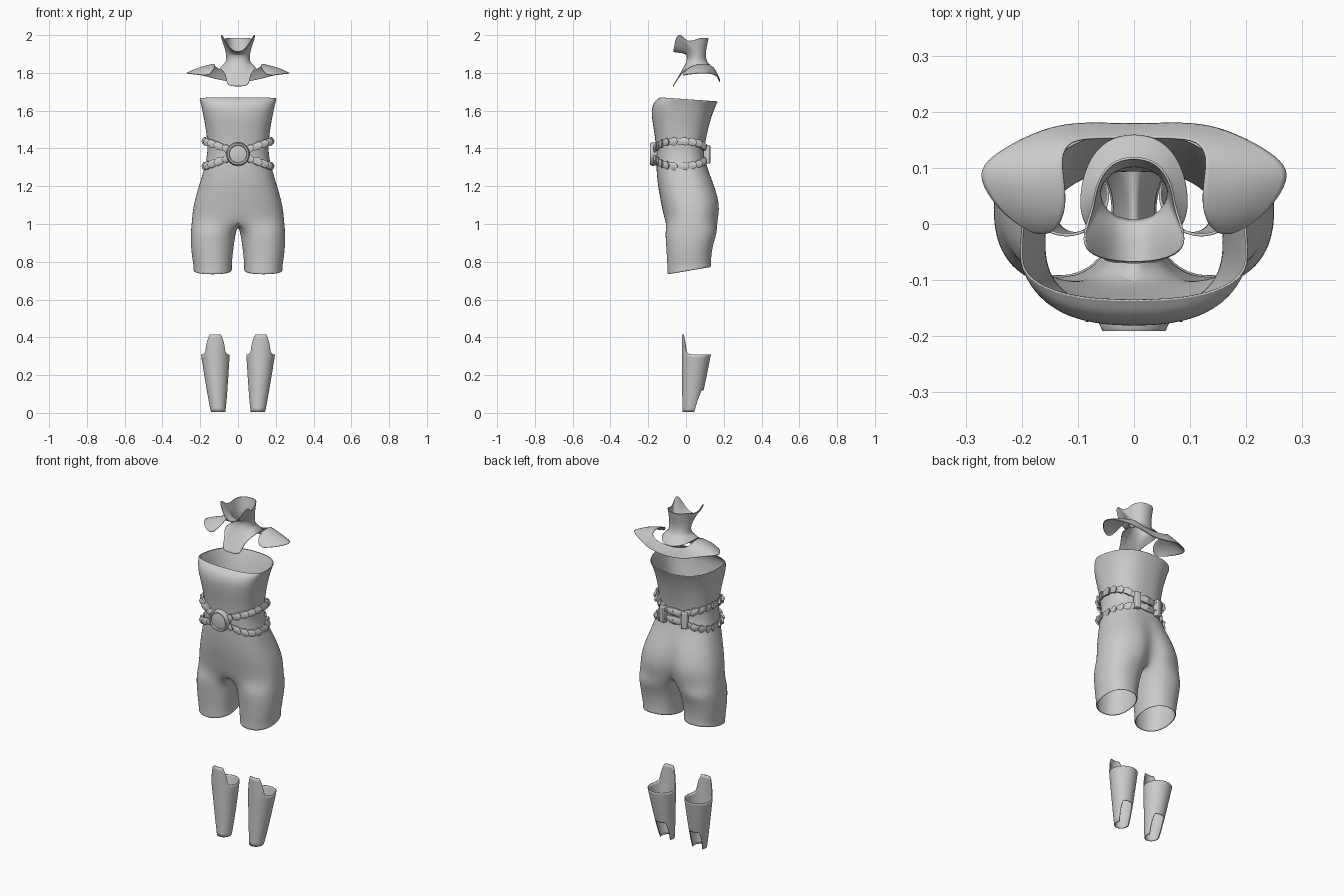
import bpy, bmesh
from math import sin, cos, pi, radians, exp
from mathutils import Vector

if "Cube" in bpy.data.objects:
    bpy.data.objects.remove(bpy.data.objects["Cube"])


def spow(v, p):
    return (1 if v >= 0 else -1) * abs(v) ** p


def add_mods(ob, mirror, thick, sub, angle=40):
    if mirror:
        m = ob.modifiers.new("Mirror", 'MIRROR')
        m.use_clip = True
        m.merge_threshold = 0.0005
    if sub:
        s = ob.modifiers.new("Subsurf", 'SUBSURF')
        s.levels = s.render_levels = sub
    if thick:
        s = ob.modifiers.new("Solidify", 'SOLIDIFY')
        s.thickness = thick
        s.offset = -1
    bpy.ops.object.select_all(action='DESELECT')
    ob.select_set(True)
    bpy.context.view_layer.objects.active = ob
    bpy.ops.object.shade_smooth_by_angle(angle=radians(angle))


def loft(name, groups, mirror=False, thick=0, sub=0, recalc=False, angle=40):
    """groups: list of (rings bottom to top, closed ring?)"""
    bm = bmesh.new()
    for rings, closed in groups:
        vs = [[bm.verts.new(p) for p in r] for r in rings]
        for a, b in zip(vs, vs[1:]):
            n = len(a)
            for j in range(n if closed else n - 1):
                k = (j + 1) % n
                bm.faces.new((a[j], a[k], b[k], b[j]))
    bmesh.ops.remove_doubles(bm, verts=bm.verts, dist=0.00005)
    if recalc:
        bmesh.ops.recalc_face_normals(bm, faces=bm.faces)
    me = bpy.data.meshes.new(name)
    bm.to_mesh(me)
    bm.free()
    ob = bpy.data.objects.new(name, me)
    bpy.context.collection.objects.link(ob)
    add_mods(ob, mirror, thick, sub, angle)
    return ob


# Bodysuit: half torso rings, then a leg closed along the crotch line
N = 16


def torso_ring(z, w, yf, yb, ym, cleft=0, tilt=0):
    pts = []
    for i in range(N + 1):
        t = -pi / 2 + pi * i / N
        c, s = max(cos(t), 0), sin(t)
        x = w * c ** 0.82 if 0 < i < N else 0
        y = ym + (yb - ym if s > 0 else ym - yf) * spow(s, 0.82)
        if s > 0:
            y -= cleft * exp(-(x / 0.045) ** 2)
        pts.append((x, y, z - tilt * y))
    return pts


torso = [torso_ring(*k) for k in (
    (1.015, .245, -.113, .176, .03, .05), (1.10, .238, -.13, .19, .03, .035),
    (1.20, .208, -.15, .158, .01, .012), (1.30, .177, -.158, .112, -.02),
    (1.38, .160, -.157, .092, -.03), (1.46, .165, -.164, .108, -.04),
    (1.54, .177, -.178, .126, -.05), (1.60, .190, -.185, .146, -.06, 0, .03),
    (1.64, .199, -.168, .160, -.06, 0, .06), (1.657, .205, -.142, .168, -.055, 0, .07),
    (1.661, .203, -.137, .167, -.055, 0, .07))]


def leg_ring(z, xi, xo, yf, yb, tilt):
    angs = [-135 + 270 * i / N for i in range(N + 1)] + [135 + 90 * i / 8 for i in range(1, 8)]
    out = []
    for a in angs:
        c, s = cos(radians(a)), sin(radians(a))
        x = (xi + xo) / 2 + (xo - xi) / 2 * spow(c, .9)
        y = (yf + yb) / 2 + (yb - yf) / 2 * spow(s, .9)
        out.append((x, y, z + tilt * y))
    return out


front, back = Vector(torso[0][0]), Vector(torso[0][-1])
crotch = []
for i in range(1, 8):
    p = back.lerp(front, i / 8)
    p.z -= 0.03 * sin(pi * i / 8)
    crotch.append(tuple(p))
legs = [leg_ring(*k) for k in (
    (.750, .036, .234, -.096, .131, .17), (.756, .031, .238, -.100, .135, .17),
    (.775, .033, .236, -.099, .133, .15), (.83, .029, .245, -.102, .136, .10),
    (.90, .02, .252, -.107, .148, .04), (.96, .01, .251, -.112, .168, 0))]
legs.append(torso[0] + crotch)
loft("bodysuit", [(torso, False), (legs, True)], mirror=True, thick=.004, sub=2)


# Crossing waist belts made of overlapping plates
def belt(name, sign):
    rings, plates = [], 11
    for p in range(plates):
        for f in (0, .35, .7, 1):
            off, hh = .009 + .014 * f, .014 + .008 * f
            ring = []
            for v, o in ((-1, 0), (-1, .5), (-.5, .9), (0, 1), (.5, .9), (1, .5), (1, 0)):
                t = -pi / 2 + pi * (p + f) / plates + .09 * (1 - v * v)
                t = min(max(t, -pi / 2), pi / 2)
                if p == 0 and f == 0:
                    t = -pi / 2
                if p == plates - 1 and f == 1:
                    t = pi / 2
                c, s = max(cos(t), 0), sin(t)
                r = off * o
                x = (.170 + r) * c ** .8 if c > 1e-6 else 0
                y = -.03 + ((.132 if s > 0 else .130) + r) * spow(s, .8)
                dz = .066 * c ** .7
                if s > 0:
                    dz = max(dz, .024)
                ring.append((x, y, 1.372 + sign * dz + v * hh))
            rings.append(ring)
    loft(name, [(rings, True)], mirror=True, recalc=True, angle=35)


belt("upper_belt", 1)
belt("lower_belt", -1)

# Round front buckle
loft("belt_buckle", [([[(r * sin(2 * pi * i / 48), y, 1.37 + r * cos(2 * pi * i / 48))
                        for i in range(48)] for r, y in
                       ((0, -.15), (.060, -.15), (.062, -.178), (.056, -.191), (.048, -.191),
                        (.045, -.184), (.025, -.188), (0, -.189))], True)], recalc=True)

# Rear belt keepers
for sx in (-1, 1):
    bpy.ops.mesh.primitive_cube_add(size=1, location=(sx * .07, .111, 1.368), rotation=(0, 0, -sx * .2))
    ob = bpy.context.object
    ob.name = "belt_keeper"
    ob.scale = (.034, .032, .096)
    bpy.ops.object.transform_apply(location=False, rotation=False, scale=True)
    b = ob.modifiers.new("Bevel", 'BEVEL')
    b.width, b.segments = .005, 2
    add_mods(ob, False, 0, 0)

# Neck guard with chest bib below and chin cup above
angles = (0, 22, 38, 55, 75, 95, 120, 150, 180)
base = [(0, -.07, 1.73), (.05, -.07, 1.732), (.061, -.055, 1.755), (.066, -.03, 1.795),
        (.094, .005, 1.825), (.098, .05, 1.83), (.085, .11, 1.822), (.05, .152, 1.812), (0, .163, 1.806)]
rim = [(0, -.068, 1.905), (.042, -.066, 1.922), (.078, -.055, 1.985), (.092, -.035, 2.008),
       (.088, -.005, 1.975), (.074, .03, 1.965), (.07, .07, 1.985), (.045, .112, 1.985), (0, .123, 1.985)]


def neck_ring(z, rx, ry, yc):
    return [(rx * sin(radians(a)) if 0 < a < 180 else 0, yc - ry * cos(radians(a)), z) for a in angles]


def mix(a, b, f):
    return [tuple(Vector(p).lerp(Vector(q), f)) for p, q in zip(a, b)]


low, high = neck_ring(1.86, .064, .054, .058), neck_ring(1.90, .064, .05, .055)
loft("neck_guard", [([base, mix(base, low, .25), mix(base, low, .65), low, high,
                      mix(high, rim, .5), mix(high, rim, .93), rim], False)],
     mirror=True, thick=.004, sub=2)

# Shoulder yoke: strap behind the neck widening into shoulder lobes
inner = [(0, .152, 1.80), (.07, .152, 1.808), (.115, .148, 1.825), (.129, .12, 1.842), (.126, .09, 1.846),
         (.121, .05, 1.84), (.124, .015, 1.825), (.138, -.006, 1.805), (.152, -.014, 1.79)]
outer = [(0, .175, 1.75), (.07, .178, 1.757), (.135, .175, 1.772), (.20, .150, 1.79), (.255, .118, 1.798),
         (.278, .09, 1.797), (.255, .045, 1.795), (.215, .005, 1.79), (.175, -.015, 1.785)]
yoke = []
for k in range(5):
    f = k / 4
    row = []
    for a, b in zip(outer, inner):
        p = Vector(a).lerp(Vector(b), f)
        p.z += .06 * (Vector(a) - Vector(b)).length * 4 * f * (1 - f)
        row.append(tuple(p))
    yoke.append(row)
loft("shoulder_yoke", [(yoke, False)], mirror=True, thick=.004, sub=2)

# Shin guards: knee tongue at the front, heel cut-out at the back
M, ROWS = 96, 20
rows = []
for r in range(ROWS + 1):
    row = []
    for i in range(M):
        a = 2 * pi * i / M
        d = abs((i * 360 / M + 180) % 360 - 180)
        top = .308 + .107 * min(max((43 - d) / 20, 0), 1) ** .45
        if d > 43:
            top += .02 * exp(-(d - 43) / 9)
        bot = .006 + .112 * min(max((d - 122) / 22, 0), 1) ** .5
        z = bot + (top - bot) * r / ROWS
        f = min(z / .31, 1)
        g = f ** .85
        rx = .037 + .039 * g
        yf, yb = -.019 - .003 * f, .062 + .07 * g
        cx = .105 + .015 * f
        row.append((cx + rx * sin(a), (yf + yb) / 2 - (yb - yf) / 2 * cos(a), z))
    rows.append(row)
loft("shin_guards", [(rows, True)], mirror=True, thick=.005)
